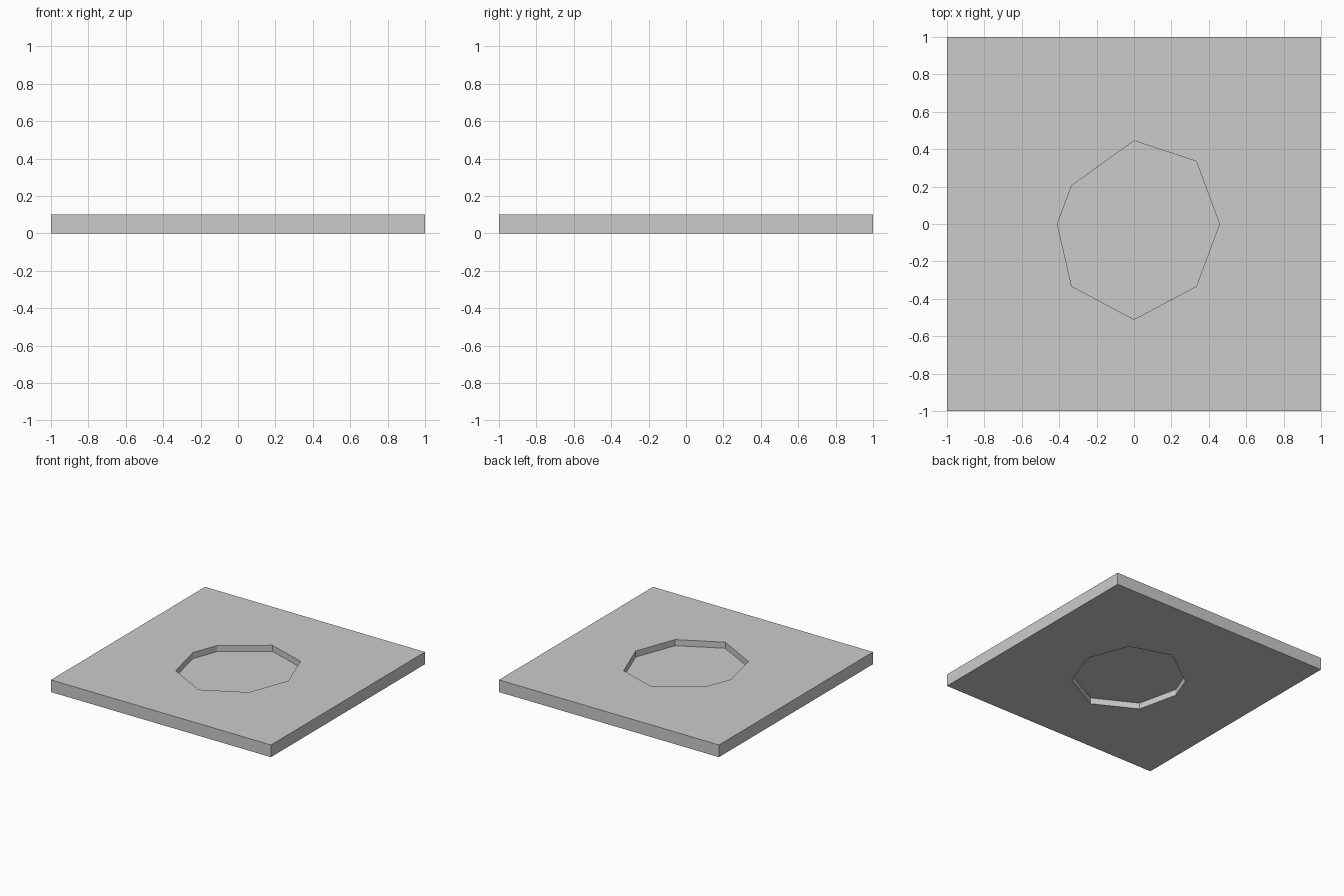
import bpy, bmesh

if "Cube" in bpy.data.objects:
    bpy.data.objects.remove(bpy.data.objects["Cube"])

THICK = 0.1
square = [(-1, -1), (1, -1), (1, 1), (-1, 1)]
octagon = [(0, 0.445), (-0.333, 0.205), (-0.41, 0), (-0.333, -0.333),
           (0, -0.51), (0.333, -0.333), (0.457, 0), (0.333, 0.335)]


def make_object(name, bm):
    mesh = bpy.data.meshes.new(name)
    bm.to_mesh(mesh)
    bm.free()
    obj = bpy.data.objects.new(name, mesh)
    bpy.context.collection.objects.link(obj)
    return obj


def ring(bm, points, z):
    verts = [bm.verts.new((x, y, z)) for x, y in points]
    edges = [bm.edges.new((verts[i - 1], verts[i])) for i in range(len(verts))]
    return verts, edges


# Square slab with an irregular eight-sided opening
bm = bmesh.new()
levels = []
for z in (0, THICK):
    outer, outer_edges = ring(bm, square, z)
    inner, inner_edges = ring(bm, octagon, z)
    bmesh.ops.triangle_fill(bm, edges=outer_edges + inner_edges,
                            use_beauty=True, normal=(0, 0, 1))
    levels.append((outer, inner))
for low, high in zip(*levels):
    for i in range(len(low)):
        bm.faces.new((low[i - 1], low[i], high[i], high[i - 1]))
bmesh.ops.recalc_face_normals(bm, faces=bm.faces)
# Merge the fill triangles back into clean flat faces
make_object("slab", bm)

# Thin panel closing the opening halfway down, recessed on both sides
bm = bmesh.new()
verts, _ = ring(bm, octagon, THICK / 2)
bm.faces.new(verts)
make_object("recessed_panel", bm)
